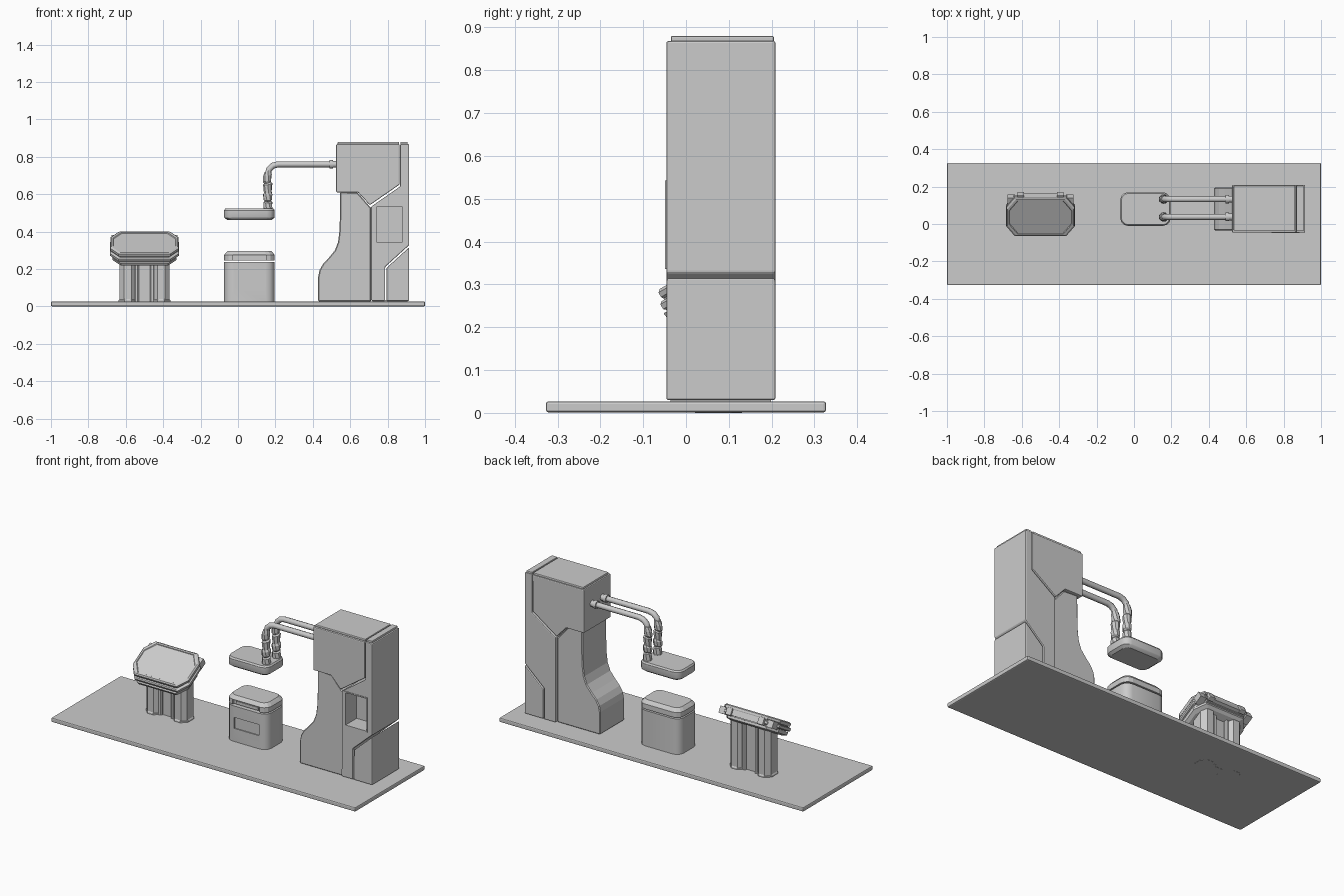
import bpy, bmesh, math
from mathutils import Matrix

if "Cube" in bpy.data.objects:
    bpy.data.objects.remove(bpy.data.objects["Cube"])


def loft(name, rings, bevel=0.0, segs=2, smooth=None):
    """Closed solid through a stack of equal-length point rings."""
    bm = bmesh.new()
    loops = [[bm.verts.new(p) for p in r] for r in rings]
    for a, b in zip(loops, loops[1:]):
        for i in range(len(a)):
            j = (i + 1) % len(a)
            bm.faces.new((a[i], a[j], b[j], b[i]))
    bm.faces.new(loops[0][::-1])
    bm.faces.new(loops[-1])
    bmesh.ops.recalc_face_normals(bm, faces=bm.faces)
    me = bpy.data.meshes.new(name)
    bm.to_mesh(me)
    bm.free()
    ob = bpy.data.objects.new(name, me)
    bpy.context.collection.objects.link(ob)
    bpy.ops.object.select_all(action='DESELECT')
    ob.select_set(True)
    bpy.context.view_layer.objects.active = ob
    if bevel:
        m = ob.modifiers.new("bevel", 'BEVEL')
        m.width, m.segments, m.limit_method = bevel, segs, 'ANGLE'
        m.angle_limit = math.radians(40)
        bpy.ops.object.modifier_apply(modifier=m.name)
    if smooth:
        bpy.ops.object.shade_smooth_by_angle(angle=math.radians(smooth))
    return ob


def slab(name, profile, y0, y1, **kw):
    """Front-view (x, z) profile extruded along y."""
    return loft(name, [[(x, y, z) for x, z in profile] for y in (y0, y1)], **kw)


def octagon(cx, cy, w, d, c, z, cd=None):
    cd = c if cd is None else cd
    w, d = w / 2, d / 2
    q = [(w - c, -d), (w, -d + cd), (w, d - cd), (w - c, d),
         (-w + c, d), (-w, d - cd), (-w, -d + cd), (-w + c, -d)]
    return [(cx + x, cy + y, z) for x, y in q]


def rounded(cx, cy, w, d, c, z):
    """Rectangle with corners rounded in three flats."""
    pts = []
    for k, (sx, sy) in enumerate(((1, -1), (1, 1), (-1, 1), (-1, -1))):
        for i in range(4):
            a = math.radians(-90 + 90 * k + 30 * i)
            pts.append((cx + sx * (w / 2 - c) + c * math.cos(a),
                        cy + sy * (d / 2 - c) + c * math.sin(a), z))
    return pts


def box(name, x0, x1, y0, y1, z0, z1, **kw):
    return slab(name, [(x0, z0), (x1, z0), (x1, z1), (x0, z1)], y0, y1, **kw)


def cut(ob, *dims):
    cutter = box("cutter", *dims)
    cutter.hide_render = True
    m = ob.modifiers.new("recess", 'BOOLEAN')
    m.operation, m.object, m.solver = 'DIFFERENCE', cutter, 'EXACT'
    bpy.context.view_layer.objects.active = ob
    bpy.ops.object.modifier_apply(modifier=m.name)
    bpy.data.objects.remove(cutter)


# Base plate
box("base_plate", -1, 1, -.327, .327, .001, .027, bevel=.006)

# Tower: head block, rear panel, lower corner panel and curved neck
Y0, Y1 = -.046, .209
slab("tower_head", [(.525, .868), (.525, .61), (.642, .61), (.705, .542),
                    (.864, .652), (.864, .868)], Y0, Y1, bevel=.005)
rear = slab("tower_rear_panel", [(.867, .868), (.867, .642), (.712, .534), (.712, .03), (.787, .03),
                                 (.787, .212), (.915, .328), (.915, .868)], Y0, Y1, bevel=.005)
cut(rear, .742, .878, -.1, .055, .343, .535)
slab("tower_corner_panel", [(.794, .03), (.915, .03), (.915, .316), (.794, .206)],
     Y0, Y1, bevel=.005)
slab("tower_neck", [(.546, .612), (.545, .48), (.542, .40), (.535, .345), (.518, .30), (.485, .26),
                    (.455, .228), (.436, .195), (.429, .16), (.429, .027), (.712, .027),
                    (.712, .53), (.704, .535), (.64, .608)], -.034, .194, bevel=.005, segs=1)
box("head_cap", .533, .862, Y0 + .011, Y1 - .004, .866, .88, bevel=.004)
box("rear_cap", .869, .906, Y0 + .011, Y1 - .004, .866, .88, bevel=.003)
box("tower_foot", .72, .905, Y0 + .01, Y1 - .01, .02, .034)
# window frame lip
for n, d in {"bottom": (.736, .884, .336, .343), "top": (.736, .884, .535, .542),
             "left": (.736, .742, .343, .535), "right": (.878, .884, .343, .535)}.items():
    box("window_frame_" + n, d[0], d[1], Y0 - .003, Y0 + .01, d[2], d[3])

# Scanner plate hung above the middle pedestal
CX, CY = .061, .08
loft("hanging_plate", [rounded(CX, CY, .235, .145, .03, .462), rounded(CX, CY, .268, .176, .04, .474),
                       rounded(CX, CY, .27, .18, .042, .478), rounded(CX, CY, .27, .18, .042, .514),
                       rounded(CX, CY, .258, .168, .038, .523)], smooth=31)

# Pipe pair carrying the plate, with twisted hose sections
for y in (.038, .133):
    cu = bpy.data.curves.new("support_pipe", 'CURVE')
    cu.dimensions, cu.bevel_depth, cu.bevel_resolution = '3D', .0165, 2
    cu.use_fill_caps = True
    path = [(.54, .76), (.215, .76), (.187, .753), (.167, .735), (.159, .705), (.159, .515)]
    sp = cu.splines.new('POLY')
    sp.points.add(len(path) - 1)
    for p, (x, z) in zip(sp.points, path):
        p.co = (x, y, z, 1)
    bpy.context.collection.objects.link(bpy.data.objects.new("support_pipe", cu))

    hose = [(.725, .019, .002), (.70, .024, -.002), (.672, .024, -.004), (.662, .018, -.002),
            (.655, .025, 0), (.61, .021, 0), (.60, .026, 0), (.572, .024, 0), (.565, .018, 0),
            (.558, .024, .001), (.53, .025, .001), (.52, .025, .001)]
    loft("pipe_hose", [[(.159 + dx + r * math.cos(a * math.tau / 8 + i * .2),
                         y + r * math.sin(a * math.tau / 8 + i * .2),
                         z + .006 * math.cos(a * math.tau / 8) * (i < 10)) for a in range(8)]
                       for i, (z, r, dx) in enumerate(hose)])
    for x0, x1, r in ((.488, .508, .023), (.508, .528, .018)):
        loft("pipe_flange", [[(x, y + r * math.cos(a * math.tau / 16), .76 + r * math.sin(a * math.tau / 16))
                              for a in range(16)] for x in (x0, x1)], smooth=40)

# Middle pedestal: body with recessed panel, separate chamfered lid
body = loft("pedestal_body", [rounded(CX, CY, .27, .18, .045, z) for z in (.025, .238)], smooth=31)
cut(body, -.018, .146, -.05, -.004, .105, .17)
lid = loft("pedestal_lid", [rounded(CX, CY, w, d, c, z) for w, d, c, z in
                            ((.27, .18, .045, .246), (.27, .18, .045, .276),
                             (.25, .16, .04, .288), (.235, .145, .035, .296))])
cut(lid, -.028, .150, -.05, .004, .24, .274)
box("lid_latch", -.012, .134, -.002, .01, .248, .266)

# Console stand: two octagonal columns joined by a web, cut to the screen slope
SX, SY, SZ, TILT = -.5, .035, .345, math.radians(30)


def column(name, x, y, w, d, c):
    ring = octagon(x, y, w, d, c, 0)
    loft(name, [ring, [(px, py, .287 + math.tan(TILT) * (py - .069)) for px, py, _ in ring]])


for s in (-1, 1):
    column("stand_column", SX + s * .089, .076, .09, .11, .025)
    loft("column_foot", [octagon(SX + s * .089, .076, w, w + .02, .03, z)
                         for w, z in ((.098, .02), (.098, .034), (.09, .04))])
    column("column_rib", SX + s * .042, .076, .024, .08, .006)
column("stand_web", SX, .076, .13, .05, .004)

# Tilted console screen: three stacked octagonal plates, stepping forward
M = Matrix.Translation((SX, SY, SZ)) @ Matrix.Rotation(TILT, 4, 'X')


def plate(name, cy, layers):
    loft(name, [octagon(0, cy, w, d, .045, z, .06) for w, d, z in layers]).matrix_world = M


plate("screen_top", 0, [(.36, .23, -.024), (.366, .236, -.018), (.366, .236, -.006), (.352, .222, 0),
                        (.335, .205, 0), (.330, .200, -.004)])
plate("screen_core", -.008, [(.335, .205, -.06), (.345, .215, -.012)])
plate("screen_rim", -.008, [(.358, .228, -.050), (.37, .24, -.045), (.37, .24, -.032), (.358, .228, -.027)])
plate("screen_underside", -.022, [(.30, .18, -.080), (.34, .215, -.072), (.345, .22, -.054)])
box("screen_back_bar", -.1, .1, .1, .116, -.055, -.016).matrix_world = M
for s in (-1, 1):
    box("screen_back_clip", s * .156 - .02, s * .156 + .02, .055, .108, -.06, -.02).matrix_world = M
    box("screen_back_tab", s * .105 - .018, s * .105 + .018, .1, .126, -.058, -.016,
        bevel=.003).matrix_world = M
